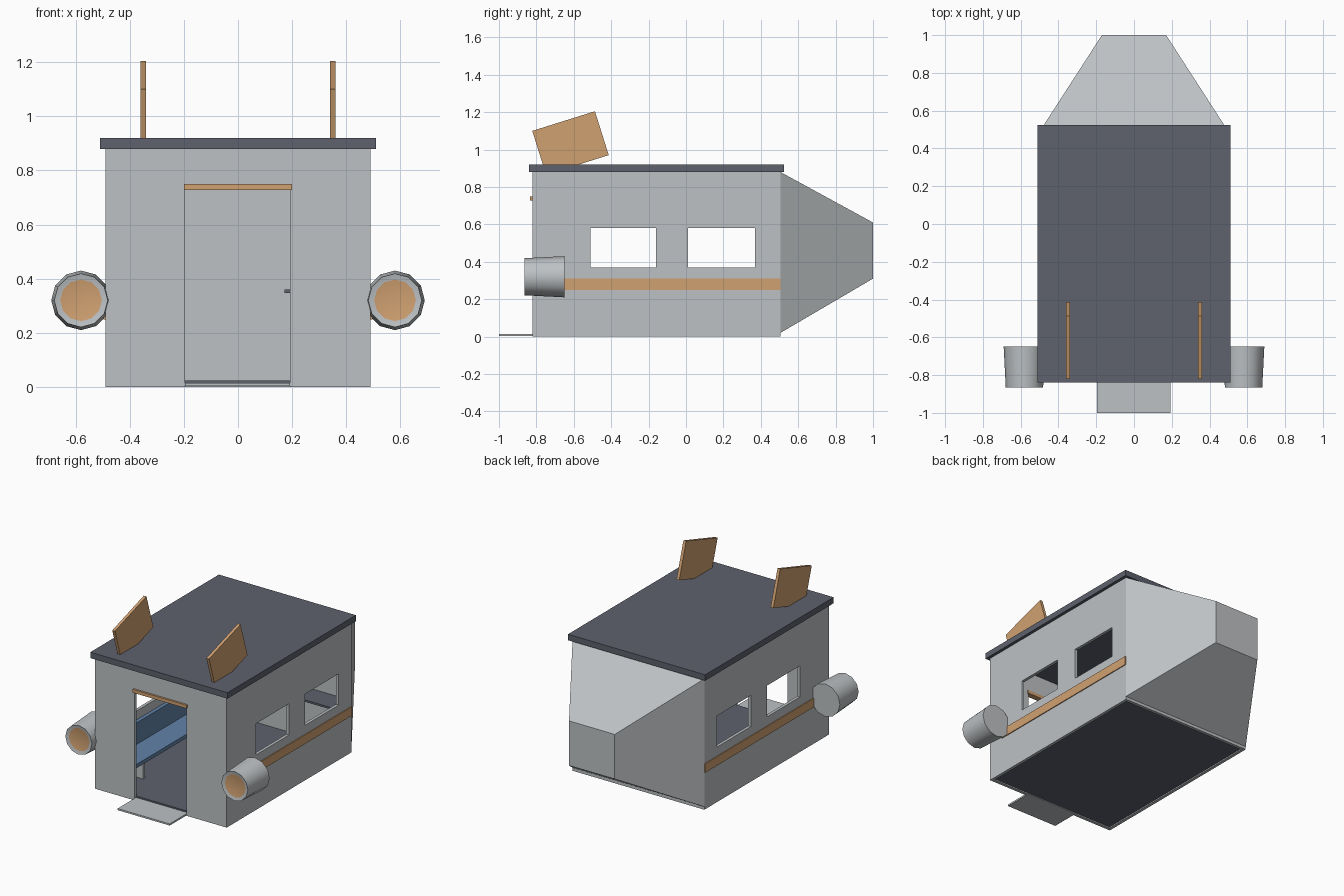
import bpy, bmesh, math
from mathutils import Matrix, Vector

cube = bpy.data.objects.get("Cube")
if cube:
    bpy.data.objects.remove(cube, do_unlink=True)


def material(name, r, g, b):
    m = bpy.data.materials.new(name)
    m.use_nodes = True
    m.diffuse_color = (r, g, b, 1)
    m.node_tree.nodes["Principled BSDF"].inputs["Base Color"].default_value = (r, g, b, 1)
    return m


GREY = material("hull grey", 0.51, 0.535, 0.55)
SLATE = material("dark slate", 0.113, 0.12, 0.155)
TAN = material("warm tan", 0.63, 0.355, 0.165)
BLUE = material("seat blue", 0.12, 0.225, 0.39)


def finish(name, bm, *mats):
    bmesh.ops.recalc_face_normals(bm, faces=bm.faces)
    mesh = bpy.data.meshes.new(name)
    bm.to_mesh(mesh)
    bm.free()
    for m in mats:
        mesh.materials.append(m)
    obj = bpy.data.objects.new(name, mesh)
    bpy.context.collection.objects.link(obj)
    return obj


def box(name, x, y, z, mat, tilt=0):
    """Box from (min, max) ranges, optionally tilted about the x axis."""
    spans = (x, y, z)
    size = [b - a for a, b in spans]
    centre = Vector([(a + b) / 2 for a, b in spans])
    bm = bmesh.new()
    bmesh.ops.create_cube(bm, size=1, matrix=Matrix.Translation(centre)
                          @ Matrix.Rotation(tilt, 4, "X") @ Matrix.Diagonal((*size, 1)))
    return finish(name, bm, mat)


def activate(obj):
    bpy.ops.object.select_all(action="DESELECT")
    obj.select_set(True)
    bpy.context.view_layer.objects.active = obj


def cut(target, x, y, z):
    cutter = box("cutter", x, y, z, GREY)
    cutter.hide_render = True
    mod = target.modifiers.new("cut", "BOOLEAN")
    mod.operation = "DIFFERENCE"
    mod.solver = "EXACT"
    mod.object = cutter
    activate(target)
    bpy.ops.object.modifier_apply(modifier=mod.name)
    bpy.data.objects.remove(cutter, do_unlink=True)


# Cabin walls with the interior, doorway and two pairs of windows cut out
walls = box("cabin_walls", (-0.49, 0.49), (-0.82, 0.505), (0, 0.88), GREY)
cut(walls, (-0.47, 0.47), (-0.80, 0.485), (-0.1, 1))
cut(walls, (-0.195, 0.192), (-0.9, -0.7), (-0.1, 0.73))
for y in ((-0.51, -0.16), (0.01, 0.37)):
    cut(walls, (-0.6, 0.6), y, (0.37, 0.58))

# Floor, roof, ramp and door lintel
box("floor", (-0.475, 0.475), (-0.805, 0.49), (0.008, 0.024), SLATE)
box("roof", (-0.51, 0.51), (-0.84, 0.525), (0.88, 0.92), SLATE)
box("ramp", (-0.195, 0.192), (-1.0, -0.80), (0.003, 0.014), GREY)
box("door_lintel", (-0.2, 0.2), (-0.833, -0.795), (0.728, 0.75), TAN)

# Tapered nose: a box whose far end is drawn in
bm = bmesh.new()
bmesh.ops.create_cube(bm, size=1)
for v in bm.verts:
    tip = v.co.y > 0
    half_width = 0.17 if tip else 0.49
    low, high = (0.31, 0.61) if tip else (0.02, 0.88)
    v.co = (math.copysign(half_width, v.co.x), 1.0 if tip else 0.505,
            high if v.co.z > 0 else low)
finish("nose", bm, GREY)


def thruster(name, x):
    bm = bmesh.new()
    place = Matrix.Translation((x, -0.757, 0.32)) @ Matrix.Rotation(math.pi / 2, 4, "X")
    place = place @ Matrix.Rotation(math.pi / 2, 4, "Z")
    bmesh.ops.create_cone(bm, cap_ends=True, segments=12, radius1=0.11, radius2=0.099,
                          depth=0.215, matrix=place)
    # Inset glowing disc on the outlet face
    outlet = min(bm.faces, key=lambda f: f.calc_center_median().y)
    bmesh.ops.inset_individual(bm, faces=[outlet], thickness=0.022, depth=-0.006)
    outlet.material_index = 1
    obj = finish(name, bm, GREY, TAN)
    activate(obj)
    bpy.ops.object.shade_smooth_by_angle(angle=math.radians(35))


# Parts repeated on both sides
for side, s in (("left", 1), ("right", -1)):
    def span(a, b):
        return tuple(sorted((s * a, s * b)))

    thruster(side + "_thruster", s * 0.58)
    box(side + "_stripe", span(0.485, 0.496), (-0.70, 0.505), (0.25, 0.31), TAN)
    box(side + "_fin", span(0.34, 0.36), (-0.793, -0.442), (0.912, 1.158), TAN,
        math.radians(17.4))
    box(side + "_bench_seat", span(0.28, 0.47), (-0.70, 0.27), (0.14, 0.165), BLUE)
    box(side + "_bench_back", span(0.445, 0.47), (-0.70, 0.27), (0.165, 0.31), BLUE)
    for end, y in (("front", -0.57), ("rear", 0.14)):
        box(f"{side}_bench_{end}_leg", span(0.30, 0.43), (y - 0.01, y + 0.01),
            (0.012, 0.14), GREY)

# Small shelf in the rear left corner
box("shelf", (0.172, 0.475), (0.33, 0.488), (0.347, 0.36), SLATE)
